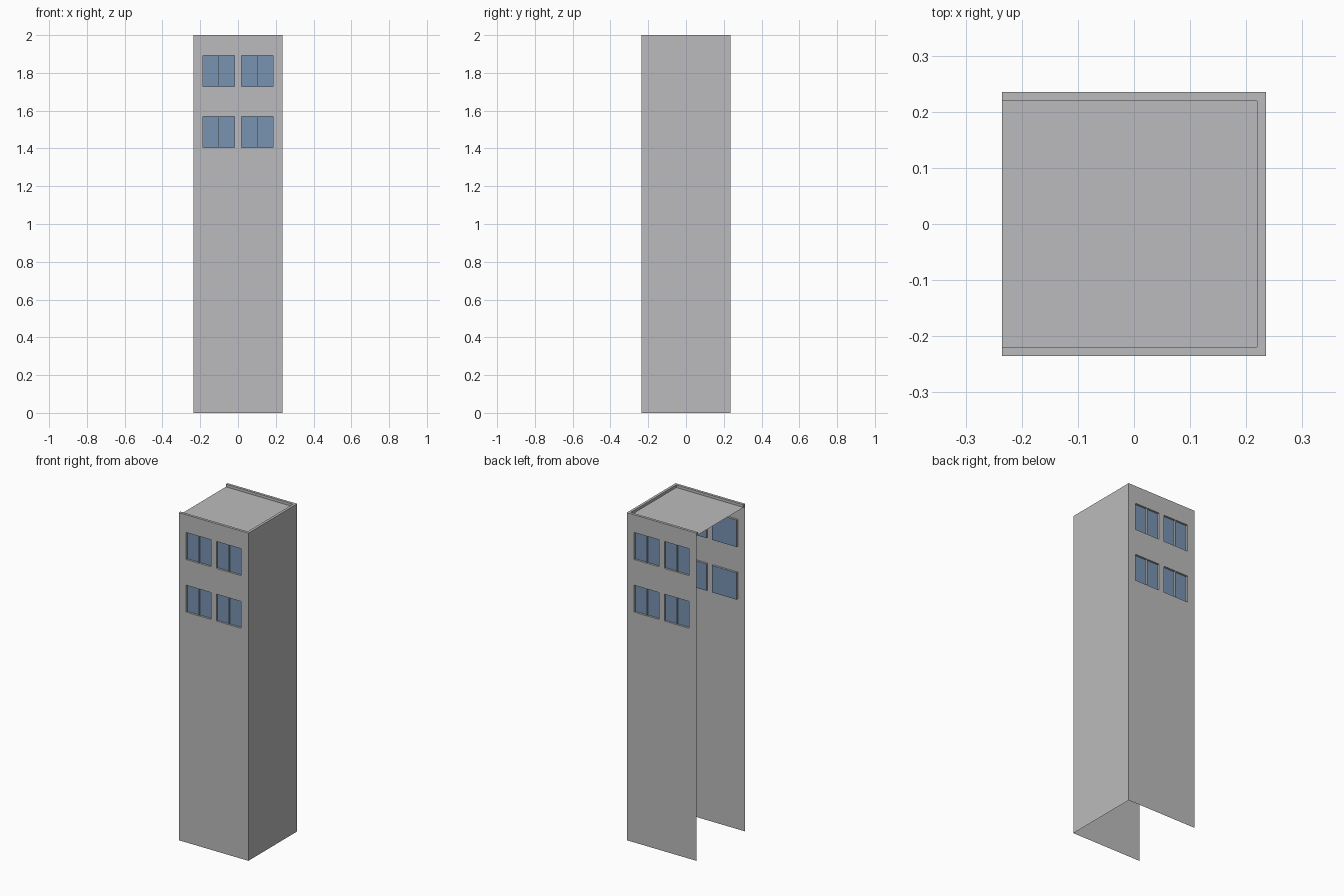
import bpy, bmesh, math

if "Cube" in bpy.data.objects:
    bpy.data.objects.remove(bpy.data.objects["Cube"])

W, TOP = 0.235, 2.0            # half width, height
RIM, ROOF_Z = 0.016, 1.984     # parapet thickness, roof deck level
DEPTH, BAR = 0.012, 0.002      # window recess, half width of the centre bar


def material(name, rgb):
    m = bpy.data.materials.new(name)
    m.diffuse_color = (*rgb, 1)
    m.use_nodes = True
    m.node_tree.nodes["Principled BSDF"].inputs["Base Color"].default_value = m.diffuse_color
    return m


CONCRETE = material("concrete grey", (0.50, 0.50, 0.51))
GLASS = material("window blue", (0.19, 0.295, 0.45))


def make(name, quads):
    """Build an object from (corners, material slot) quads."""
    bm = bmesh.new()
    for pts, slot in quads:
        bm.faces.new([bm.verts.new(p) for p in pts]).material_index = slot
    bmesh.ops.remove_doubles(bm, verts=bm.verts, dist=1e-5)
    me = bpy.data.meshes.new(name)
    bm.to_mesh(me)
    bm.free()
    me.materials.append(CONCRETE)
    me.materials.append(GLASS)
    ob = bpy.data.objects.new(name, me)
    bpy.context.collection.objects.link(ob)
    return ob


def upright(x0, x1, z0, z1, y, slot=0):
    """Quad facing -y."""
    return [(x0, y, z0), (x1, y, z0), (x1, y, z1), (x0, y, z1)], slot


def window(x0, x1, z0, z1):
    """Recessed pane, its reveals and a thin centre bar."""
    a, b = -W, -W + DEPTH
    xm = (x0 + x1) / 2
    quads = [upright(x0, x1, z0, z1, b, 1)]
    ring = [(x0, z0), (x1, z0), (x1, z1), (x0, z1)]
    for (p, q), (r, s) in zip(ring, ring[1:] + ring[:1]):
        quads.append(([(p, a, q), (p, b, q), (r, b, s), (r, a, s)][::-1], 0))
    c = a + 0.001
    quads.append(upright(xm - BAR, xm + BAR, z0, z1, c))
    for x, flip in ((xm - BAR, 1), (xm + BAR, -1)):
        side = [(x, c, z0), (x, c, z1), (x, b, z1), (x, b, z0)]
        quads.append((side[::flip], 0))
    return quads


# Front and back walls: a grid of cells, four of them windows
xs = [-W, -0.185, -0.018, 0.018, 0.185, W]
zs = [0, 1.406, 1.57, 1.727, 1.892, TOP]
wall = []
for i in range(5):
    for j in range(5):
        cell = (xs[i], xs[i + 1], zs[j], zs[j + 1])
        if i in (1, 3) and j in (1, 3):
            wall += window(*cell)
        else:
            wall.append(upright(*cell, -W))
make("front_wall", wall)
# the window layout is symmetric, so a half turn gives the back
turned = [([(-x, -y, z) for x, y, z in pts], s) for pts, s in wall]
make("back_wall", turned)

# Blank right wall (the left side is open)
make("right_wall", [([(W, -W, 0), (W, W, 0), (W, W, TOP), (W, -W, TOP)], 0)])

# Roof deck
R = W - RIM
make("roof_deck", [([(-W, -R, ROOF_Z), (R, -R, ROOF_Z), (R, R, ROOF_Z), (-W, R, ROOF_Z)], 0)])

# Parapet: flat cap and inner face on three sides
outer = [(-W, -W), (W, -W), (W, W), (-W, W)]
inner = [(-W, -R), (R, -R), (R, R), (-W, R)]
rim = []
for k in range(3):
    o0, o1, i0, i1 = outer[k], outer[k + 1], inner[k], inner[k + 1]
    rim.append(([(*o0, TOP), (*o1, TOP), (*i1, TOP), (*i0, TOP)], 0))
    rim.append(([(*i0, TOP), (*i1, TOP), (*i1, ROOF_Z), (*i0, ROOF_Z)], 0))
# closed ends of the parapet on the open side
for y0, y1 in ((-R, -W), (W, R)):
    rim.append(([(-W, y0, ROOF_Z), (-W, y1, ROOF_Z), (-W, y1, TOP), (-W, y0, TOP)], 0))
make("parapet", rim)
